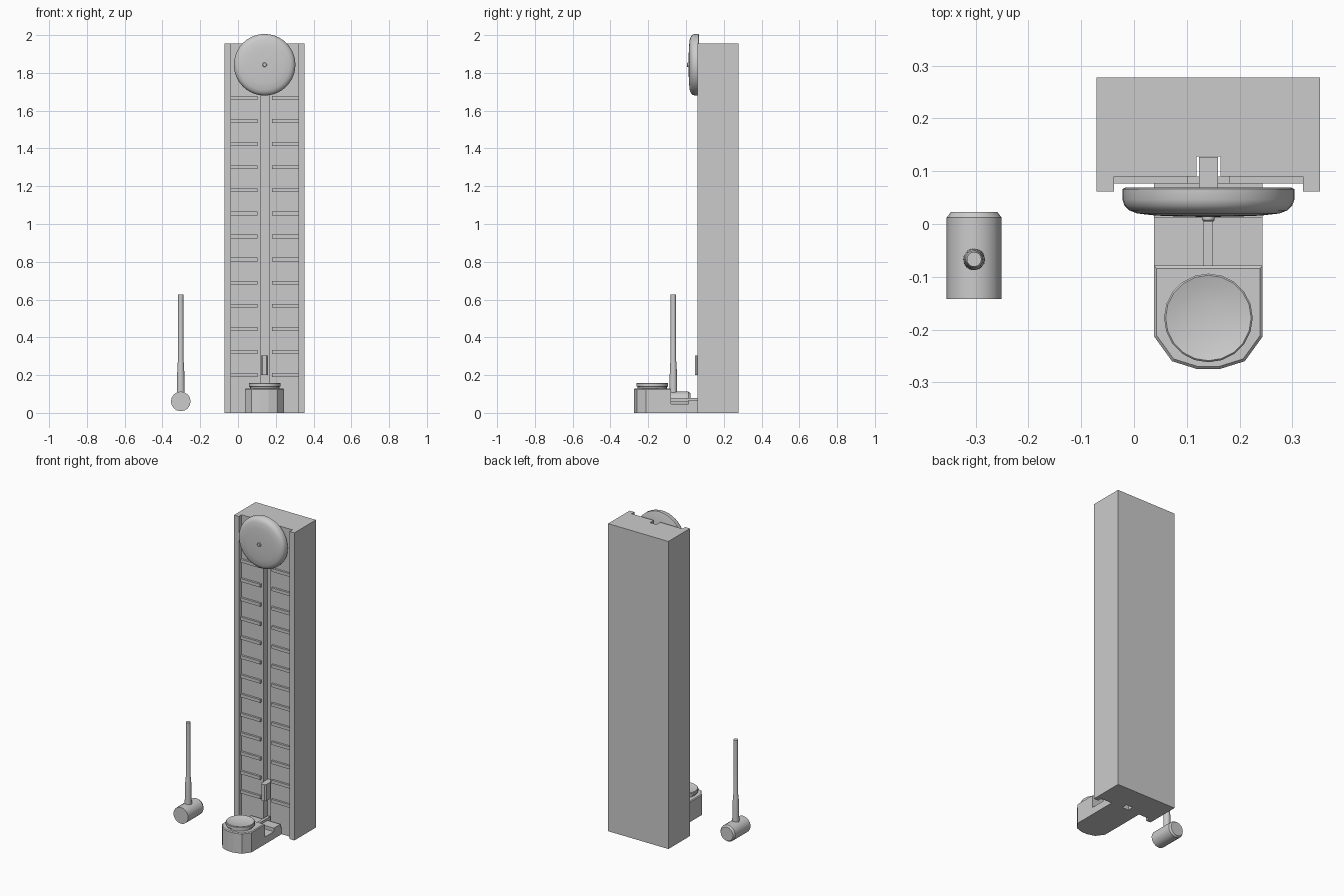
import bpy, bmesh, math
from mathutils import Matrix

if "Cube" in bpy.data.objects:
    bpy.data.objects.remove(bpy.data.objects["Cube"])

CX = 0.141  # centre line of the tower


def finish(name, bm, smooth=None):
    bmesh.ops.recalc_face_normals(bm, faces=bm.faces[:])
    me = bpy.data.meshes.new(name)
    bm.to_mesh(me)
    bm.free()
    ob = bpy.data.objects.new(name, me)
    bpy.context.collection.objects.link(ob)
    if smooth:
        bpy.ops.object.select_all(action='DESELECT')
        ob.select_set(True)
        bpy.context.view_layer.objects.active = ob
        bpy.ops.object.shade_smooth_by_angle(angle=math.radians(smooth))
    return ob


def prism(name, pts, z0, z1, bevel=0):
    bm = bmesh.new()
    f = bm.faces.new([bm.verts.new((x, y, z0)) for x, y in pts])
    ext = bmesh.ops.extrude_face_region(bm, geom=[f])
    for v in ext['geom']:
        if isinstance(v, bmesh.types.BMVert):
            v.co.z = z1
    if bevel:
        top = [e for e in bm.edges if all(abs(v.co.z - z1) < 1e-5 for v in e.verts)]
        bmesh.ops.bevel(bm, geom=top, offset=bevel, segments=1, affect='EDGES')
    return finish(name, bm)


def box(name, x0, x1, y0, y1, z0, z1, bevel=0):
    return prism(name, [(x0, y0), (x1, y0), (x1, y1), (x0, y1)], z0, z1, bevel)


def lathe(name, prof, n, loc, along_y=False, smooth=None):
    """Revolve (radius, height) pairs; along_y points the axis to the front (-y)."""
    bm = bmesh.new()
    rings = []
    for r, h in prof:
        if r == 0:
            rings.append([bm.verts.new((0, 0, h))] * n)
        else:
            rings.append([bm.verts.new((r * math.cos(2 * math.pi * i / n),
                                        r * math.sin(2 * math.pi * i / n), h)) for i in range(n)])
    for a, b in zip(rings, rings[1:]):
        for i in range(n):
            j = (i + 1) % n
            bm.faces.new(list(dict.fromkeys((a[i], a[j], b[j], b[i]))))
    for (r, _), ring in ((prof[0], rings[0]), (prof[-1], rings[-1])):
        if r:
            bm.faces.new(ring)
    m = Matrix.Translation(loc)
    if along_y:
        m = m @ Matrix.Rotation(math.pi / 2, 4, 'X')
    bmesh.ops.transform(bm, matrix=m, verts=bm.verts[:])
    return finish(name, bm, smooth)


def mirrored(half):
    return [(CX + x, y) for x, y in half] + [(CX - x, y) for x, y in reversed(half)]


# Tower cabinet: side stiles, recessed face and central puck channel
prism("tower_cabinet", mirrored([(0.023, 0.128), (0.023, 0.09), (0.179, 0.09),
                                 (0.179, 0.062), (0.212, 0.062), (0.212, 0.278)]), 0, 1.955)

# Score rungs on both sides of the channel
for i in range(13):
    z = 0.2 + i * 0.1223
    box(f"rung_left_{i + 1}", CX - 0.179, CX - 0.039, 0.077, 0.092, z - 0.01, z + 0.01)
    box(f"rung_right_{i + 1}", CX + 0.039, CX + 0.179, 0.077, 0.092, z - 0.01, z + 0.01)

# Sliding puck
prism("puck", mirrored([(0.010, 0.048), (0.018, 0.058), (0.018, 0.127)]), 0.2, 0.305)

# Bell with centre button
lathe("bell", [(0.157, -0.069), (0.163, -0.066), (0.163, -0.046), (0.159, -0.035),
               (0.150, -0.026), (0.135, -0.020), (0.10, -0.016), (0.05, -0.014), (0, -0.0135)],
      40, (CX, 0, 1.843), True, 40)
lathe("bell_button", [(0.012, -0.016), (0.012, -0.008), (0.009, -0.005)],
      12, (CX, 0, 1.843), True, 40)

# Striking base, low plate and lever
prism("striking_base", mirrored([(0.021, -0.275), (0.069, -0.26), (0.103, -0.213),
                                 (0.103, -0.079)]), 0, 0.13, 0.005)
box("base_plate", CX - 0.103, CX + 0.103, -0.079, 0.09, 0, 0.046)
for s, side in ((-1, "left"), (1, "right")):
    a, b = sorted((CX + s * 0.012, CX + s * 0.103))
    box(f"lever_stop_{side}", a, b, 0.012, 0.078, 0.046, 0.068)
box("lever", CX - 0.009, CX + 0.009, -0.08, 0.11, 0.058, 0.08)

# Striking pad, dished on top
lathe("striking_pad", [(0.078, 0.128), (0.078, 0.138), (0.084, 0.14), (0.084, 0.156),
                       (0.081, 0.159), (0.06, 0.153), (0.03, 0.149), (0, 0.148)],
      20, (CX, -0.178, 0), smooth=35)

# Mallet
lathe("mallet_head", [(0.044, -0.023), (0.052, -0.012), (0.052, 0.142)],
      16, (-0.303, 0, 0.061), True, 30)
lathe("mallet_handle", [(0.021, 0.08), (0.020, 0.18), (0.017, 0.26), (0.014, 0.28), (0.014, 0.627)],
      16, (-0.303, -0.067, 0), smooth=30)
